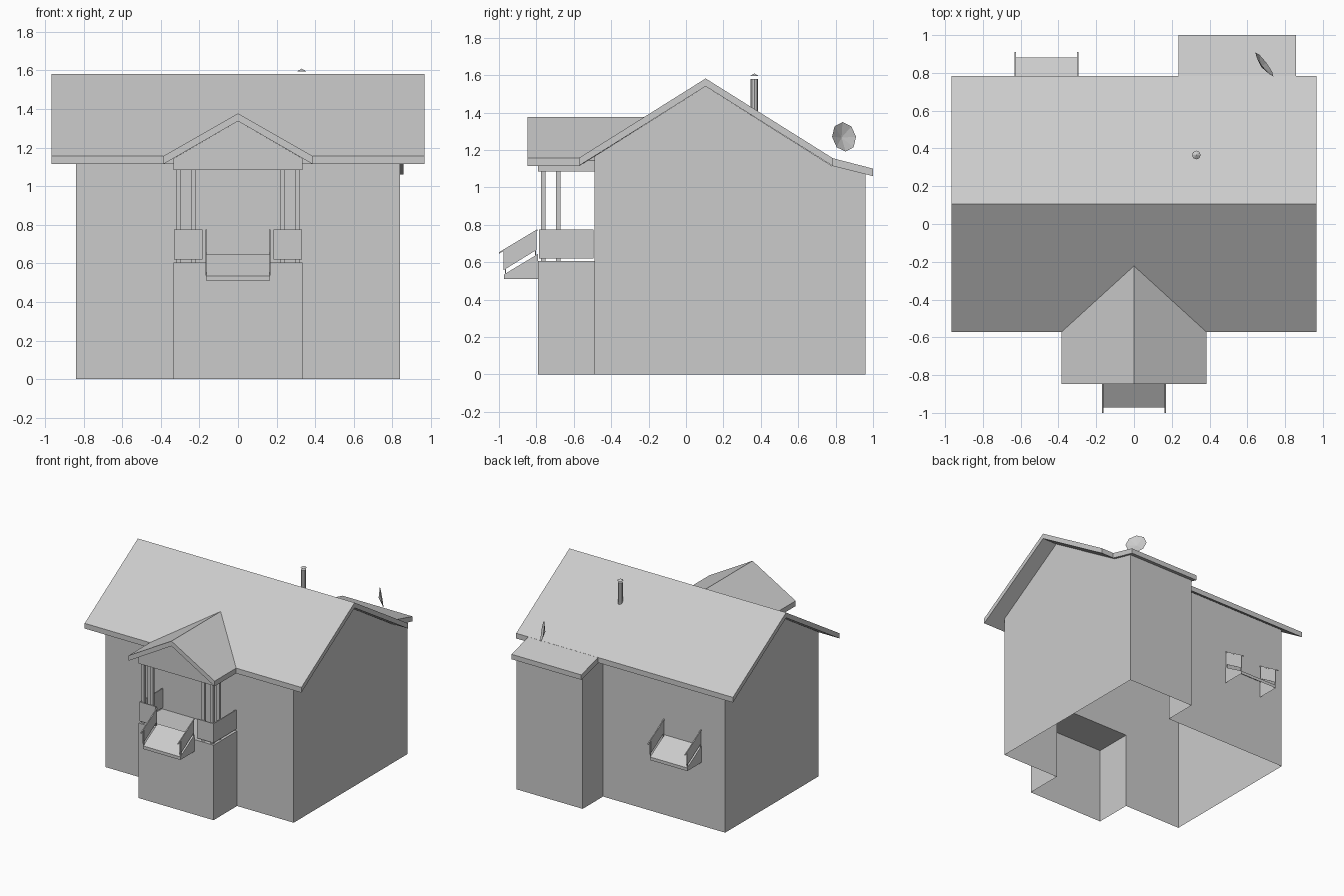
import bpy, bmesh
from math import cos, sin, pi, radians
from mathutils import Vector

if "Cube" in bpy.data.objects:
    bpy.data.objects.remove(bpy.data.objects["Cube"])


def surface(name, polys):
    """Object from a list of polygons (point lists), welded, normals outward."""
    bm = bmesh.new()
    for p in polys:
        bm.faces.new([bm.verts.new(v) for v in p])
    bmesh.ops.remove_doubles(bm, verts=bm.verts, dist=1e-5)
    bmesh.ops.recalc_face_normals(bm, faces=bm.faces)
    me = bpy.data.meshes.new(name)
    bm.to_mesh(me)
    bm.free()
    ob = bpy.data.objects.new(name, me)
    bpy.context.collection.objects.link(ob)
    return ob


def loft(name, a, b, skip=(), caps=True):
    """Connect two matching loops; skip lists side indices left open."""
    n = len(a)
    polys = [[a[i], a[(i + 1) % n], b[(i + 1) % n], b[i]] for i in range(n) if i not in skip]
    if caps:
        polys += [a, b]
    return surface(name, polys)


def prism_x(name, yz, x0, x1, skip=()):
    return loft(name, [(x0, y, z) for y, z in yz], [(x1, y, z) for y, z in yz], skip)


def box(name, x0, x1, y0, y1, z0, z1):
    return prism_x(name, [(y0, z0), (y1, z0), (y1, z1), (y0, z1)], x0, x1)


W, YF, YB, YE = 0.84, -0.49, 0.70, 0.96      # wall half width, front, back, extension
PX, PY, PZ = 0.335, -0.79, 0.605             # porch base
XE = 0.25                                    # extension left side
RY = 0.105                                   # ridge


def under(y):
    """Underside height of the main and extension roofs."""
    if y > 0.78:
        return 1.115 - (y - 0.78) * 0.25
    return 1.54 - abs(y - RY) * 0.63


def wall(x0, y0, x1, y1, z0, z1):
    return [(x0, y0, z0), (x1, y1, z0), (x1, y1, z1), (x0, y0, z1)]


# house walls, open underneath, porch base joined on
hf, hb, he = under(YF), under(YB), under(YE)
right_side = [(YF, 0), (YE, 0), (YE, he), (0.78, under(0.78)), (RY, 1.54), (YF, hf)]
left_side = [(YF, 0), (YB, 0), (YB, hb), (RY, 1.54), (YF, hf)]
surface("house_walls", [
    [(W, y, z) for y, z in right_side],
    [(-W, y, z) for y, z in left_side],
    wall(-W, YB, XE, YB, 0, hb),
    [(XE, YB, 0), (XE, YE, 0), (XE, YE, he), (XE, 0.78, under(0.78)), (XE, YB, hb)],
    wall(XE, YE, W, YE, 0, he),
    wall(-W, YF, -PX, YF, 0, hf),
    wall(PX, YF, W, YF, 0, hf),
    wall(-PX, YF, PX, YF, PZ, hf),
])
surface("porch_base", [
    wall(-PX, YF, -PX, PY, 0, PZ), wall(PX, YF, PX, PY, 0, PZ),
    wall(-PX, PY, PX, PY, 0, PZ),
    [(-PX, PY, PZ), (PX, PY, PZ), (PX, YF, PZ), (-PX, YF, PZ)],
])

# main gable roof and lean-to roof at the back
prism_x("main_roof", [(-0.573, 1.157), (RY, 1.582), (0.783, 1.157),
                      (0.783, 1.115), (RY, 1.54), (-0.573, 1.115)], -0.967, 0.967)
prism_x("extension_roof", [(0.78, 1.157), (1.0, 1.10), (1.0, 1.06), (0.78, 1.115)], 0.235, 0.858)

# porch gable roof, its back end cut to the main roof slope
gable = [(-0.385, 1.157, -0.57), (0, 1.377, -0.218), (0.385, 1.157, -0.57),
         (0.385, 1.115, -0.57), (0, 1.337, -0.218), (-0.385, 1.115, -0.57)]
loft("porch_roof", [(x, -0.848, z) for x, z, y in gable], [(x, y, z) for x, z, y in gable])

# porch gable wall and beam
pent = [(-PX, 1.085), (PX, 1.085), (PX, 1.143), (0, 1.337), (-PX, 1.143)]
loft("porch_gable", [(x, PY, z) for x, z in pent], [(x, YF, z) for x, z in pent])

# porch columns in clusters of three, and railing panels
for s, side in ((-1, "left"), (1, "right")):
    for i, (cx, cy) in enumerate([(0.308, -0.763), (0.23, -0.763), (0.308, -0.683)]):
        r = 0.012
        box(f"porch_column_{side}_{i}", s * cx - r, s * cx + r, cy - r, cy + r, PZ, 1.085)
    a, b = sorted((s * 0.185, s * 0.331))
    box(f"porch_front_panel_{side}", a, b, -0.785, -0.777, 0.62, 0.775)
    a, b = sorted((s * 0.323, s * 0.331))
    box(f"porch_side_panel_{side}", a, b, -0.785, -0.495, 0.62, 0.775)


# sloped steps with side rails; d is the outward direction along y
def steps(name, xc, y0, d):
    def prof(pts):
        return [(y0 + d * o, z) for o, z in pts]
    prism_x(name, prof([(0, 0.51), (0.182, 0.51), (0.182, 0.535), (0, 0.645)]),
            xc - 0.166, xc + 0.166, skip=(0, 3))
    for s in (-1, 1):
        x = xc + s * 0.165
        prism_x(name + "_rail_panel", prof([(0.01, 0.665), (0.186, 0.557), (0.186, 0.667), (0.01, 0.772)]),
                x - 0.002, x + 0.002)
        prism_x(name + "_handrail", prof([(0.005, 0.768), (0.21, 0.645), (0.21, 0.653), (0.005, 0.776)]),
                x - 0.004, x + 0.004)
        for o, z in ((0.014, 0.635), (0.176, 0.537)):
            box(name + "_rail_post", x - 0.003, x + 0.003,
                y0 + d * o - 0.003, y0 + d * o + 0.003, z, z + 0.13)


steps("front_steps", 0, PY, -1)
steps("back_steps", -0.463, YB, 1)

# chimney pipe with a small conical cap
bpy.ops.mesh.primitive_cylinder_add(vertices=8, radius=0.019, depth=0.2, location=(0.33, 0.365, 1.48))
bpy.context.object.name = "chimney_pipe"
bpy.ops.mesh.primitive_cone_add(vertices=8, radius1=0.023, radius2=0, depth=0.014, location=(0.33, 0.365, 1.602))
bpy.context.object.name = "chimney_cap"

# satellite dish: shallow eight-sided cone shell facing back right
c = Vector((0.69, 0.845, 1.27))
n = Vector((0.8 * cos(radians(10)), 0.6 * cos(radians(10)), sin(radians(10))))
u = Vector((-0.6, 0.8, 0))
v = n.cross(u)
ring = [c + 0.08 * (u * cos(k * pi / 4) + v * sin(k * pi / 4)) for k in range(8)]
apex = c - n * 0.022
surface("roof_dish", [[ring[k], ring[(k + 1) % 8], apex] for k in range(8)])
